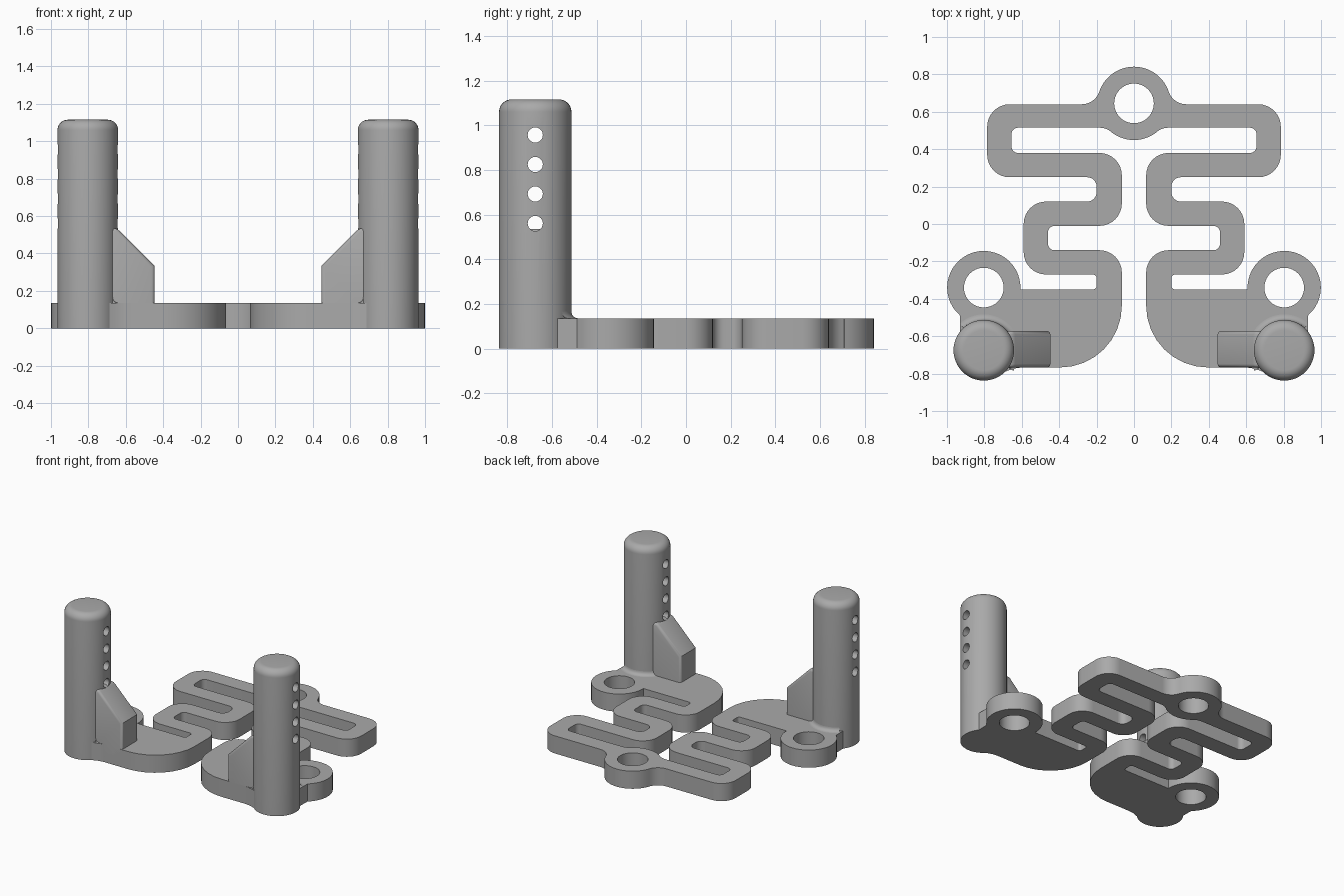
import bpy, bmesh
from math import sin, cos, pi, radians
from mathutils import Vector, Matrix

if "Cube" in bpy.data.objects:
    bpy.data.objects.remove(bpy.data.objects["Cube"], do_unlink=True)

grey = bpy.data.materials.new("plain grey")
grey.use_nodes = True
colour = (0.4, 0.4, 0.4, 1)
grey.diffuse_color = colour
grey.node_tree.nodes["Principled BSDF"].inputs["Base Color"].default_value = colour

THICK = 0.135
POST = Vector((0.803, -0.675))
POST_R, POST_H, ROUND = 0.162, 1.115, 0.055
EAR = Vector((0.803, -0.34))
HUB = Vector((0, 0.645))
RING_R, HOLE_R = 0.196, 0.106


def finish(name, bm, angle=30):
    bmesh.ops.recalc_face_normals(bm, faces=bm.faces)
    mesh = bpy.data.meshes.new(name)
    bm.to_mesh(mesh)
    bm.free()
    obj = bpy.data.objects.new(name, mesh)
    bpy.context.collection.objects.link(obj)
    mesh.materials.append(grey)
    activate(obj)
    bpy.ops.object.shade_smooth_by_angle(angle=radians(angle))
    return obj


def activate(obj):
    bpy.ops.object.select_all(action='DESELECT')
    obj.select_set(True)
    bpy.context.view_layer.objects.active = obj


def arc(c, r, start, end, n=10):
    angles = [radians(start + (end - start) * i / n) for i in range(n + 1)]
    return [(c[0] + r * cos(a), c[1] + r * sin(a)) for a in angles]


def round_corners(points, n=8):
    """Points given as (x, y, radius) become quarter-round corners."""
    out = []
    for i, p in enumerate(points):
        q = Vector(p[:2])
        if len(p) == 2:
            out.append(q)
            continue
        d1 = (Vector(points[i - 1][:2]) - q).normalized()
        d2 = (Vector(points[i + 1][:2]) - q).normalized()
        c = q + (d1 + d2) * p[2]
        for k in range(n + 1):
            t = pi / 2 * k / n
            out.append(c - (d2 * cos(t) + d1 * sin(t)) * p[2])
    return out


# Spring plate: one half of the outline, mirrored, with three ring holes
BIG, SMALL = 0.12, 0.035
half = arc(HUB, RING_R, 90, 19) + arc((0.28, 0.741), 0.101, 199, 270, 6)
half += [(0.785, 0.64, BIG), (0.785, 0.25, BIG), (0.2, 0.25, 0.05), (0.2, 0.12, 0.05),
         (0.59, 0.12, BIG), (0.59, -0.27, BIG), (0.2, -0.27, 0.02), (0.2, -0.35, 0.02)]
half += arc(EAR, RING_R, 183, -49, 28)
half += [(0.93, -0.58), tuple(POST), (0.69, -0.79), (0.645, -0.773), (0.6, -0.767),
         (0.065, -0.767, 0.33), (0.065, -0.14, BIG), (0.46, -0.14, SMALL),
         (0.46, -0.01, SMALL), (0.065, -0.01, BIG), (0.065, 0.38, BIG),
         (0.655, 0.38, SMALL), (0.655, 0.515, SMALL)]
half += arc((0.185, 0.415), 0.1, 90, 129, 5) + arc(HUB, RING_R, -51, -90, 6)
right = round_corners(half)
outline = right + [Vector((-p.x, p.y)) for p in reversed(right) if p.x > 0.001]

bm = bmesh.new()
loops = [outline]
for c in (HUB, EAR, Vector((-EAR.x, EAR.y))):
    loops.append(arc(c, HOLE_R, 0, 360, 40)[:-1])
for loop in loops:
    verts = [bm.verts.new((p[0], p[1], 0)) for p in loop]
    for a, b in zip(verts, verts[1:] + verts[:1]):
        bm.edges.new((a, b))
bmesh.ops.remove_doubles(bm, verts=bm.verts, dist=0.0005)
bmesh.ops.triangle_fill(bm, edges=bm.edges[:], use_beauty=True, normal=(0, 0, 1))
top = bmesh.ops.extrude_face_region(bm, geom=bm.faces[:])
bmesh.ops.translate(bm, vec=(0, 0, THICK),
                    verts=[g for g in top["geom"] if isinstance(g, bmesh.types.BMVert)])
finish("spring_plate", bm)


def lathe(profile, centre, start=0, end=360, n=48):
    """Sweep (radius, height) points around a vertical axis."""
    bm = bmesh.new()
    rows = [[bm.verts.new((x, y, z)) for x, y in arc(centre, r, start, end, n)]
            for r, z in profile]
    for low, high in zip(rows, rows[1:]):
        for i in range(n):
            bm.faces.new((low[i], low[i + 1], high[i + 1], high[i]))
    bmesh.ops.remove_doubles(bm, verts=bm.verts, dist=0.0001)
    return bm


for side, s in (("left", 1), ("right", -1)):
    flip = Matrix.Scale(s, 4, (1, 0, 0))

    # Post with rounded top
    dome = arc((POST_R - ROUND, POST_H - ROUND), ROUND, 0, 90, 8)
    bm = lathe([(0, 0), (POST_R, 0)] + dome + [(0, POST_H)], POST)
    bm.transform(flip)
    post = finish(side + "_post", bm)

    # Four cross holes drilled through the post
    bm = bmesh.new()
    for i in range(4):
        place = Matrix.Translation((s * POST.x, POST.y, 0.56 + 0.132 * i))
        bmesh.ops.create_cone(bm, cap_ends=True, segments=24, radius1=0.034, radius2=0.034,
                              depth=0.5, matrix=place @ Matrix.Rotation(pi / 2, 4, 'Y'))
    drill = finish(side + "_drill", bm)
    drill.hide_render = True
    cut = post.modifiers.new("holes", 'BOOLEAN')
    cut.operation, cut.solver, cut.object = 'DIFFERENCE', 'EXACT', drill
    activate(post)
    bpy.ops.object.modifier_apply(modifier=cut.name)
    bpy.data.objects.remove(drill, do_unlink=True)
    bpy.ops.object.shade_smooth_by_angle(angle=radians(30))

    # Fillet where the post meets the plate
    bm = lathe(arc((POST_R + 0.03, THICK + 0.03), 0.03, 180, 270, 6), POST, 48, 215, 30)
    bm.transform(flip)
    finish(side + "_post_fillet", bm, 60)

    # Sloped rib bracing the post
    bm = bmesh.new()
    profile = [(0.447, 0.02), (0.447, 0.335), (0.648, 0.535), (0.78, 0.535), (0.78, 0.02)]
    face = bm.faces.new([bm.verts.new((x, -0.767, z)) for x, z in profile])
    new = bmesh.ops.extrude_face_region(bm, geom=[face])
    bmesh.ops.translate(bm, vec=(0, 0.195, 0),
                        verts=[g for g in new["geom"] if isinstance(g, bmesh.types.BMVert)])
    bmesh.ops.recalc_face_normals(bm, faces=bm.faces)
    edges = [e for e in bm.edges if max(v.co.z for v in e.verts) > 0.1
             and not (abs(e.verts[0].co.y - e.verts[1].co.y) > 0.1
                      and e.verts[0].co.z < 0.4)]
    bmesh.ops.bevel(bm, geom=edges, offset=0.018, segments=3, profile=0.5, affect='EDGES')
    bm.transform(flip)
    finish(side + "_rib", bm, 35)
